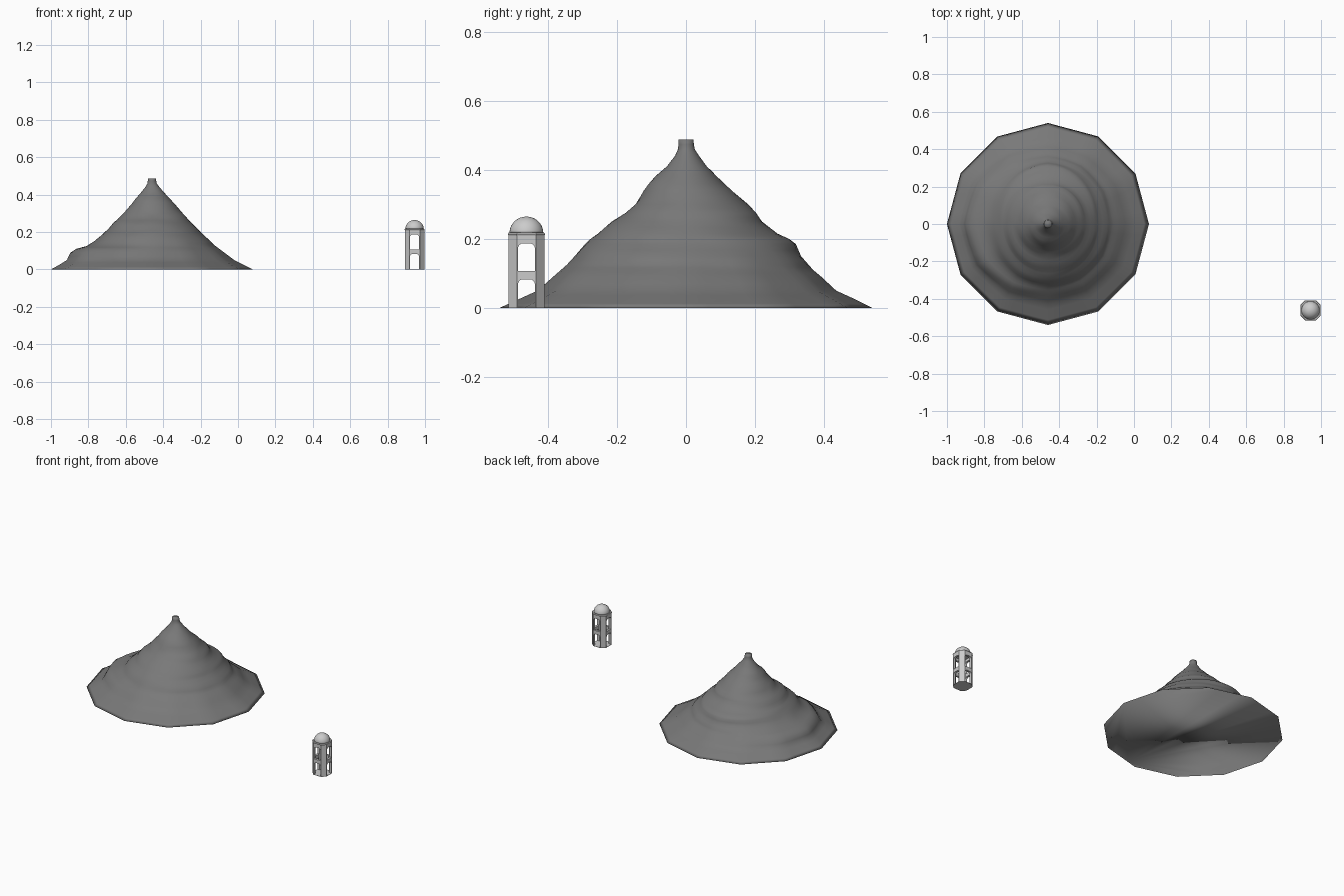
import bpy, bmesh, math

if "Cube" in bpy.data.objects:
    bpy.data.objects.remove(bpy.data.objects["Cube"])

def add_mesh(name, verts, faces):
    me = bpy.data.meshes.new(name)
    me.from_pydata([tuple(v) for v in verts], [], faces)
    bm = bmesh.new()
    bm.from_mesh(me)
    bmesh.ops.recalc_face_normals(bm, faces=bm.faces)
    bm.to_mesh(me)
    bm.free()
    ob = bpy.data.objects.new(name, me)
    bpy.context.collection.objects.link(ob)
    return ob

def loft(name, rings):
    """Skin closed rings of equal length and cap both ends."""
    n = len(rings[0])
    verts = [p for r in rings for p in r]
    faces = [(k*n+i, k*n+(i+1) % n, (k+1)*n+(i+1) % n, (k+1)*n+i)
             for k in range(len(rings)-1) for i in range(n)]
    faces += [tuple(range(n))[::-1], tuple(range(len(verts)-n, len(verts)))]
    return add_mesh(name, verts, faces)

def smooth(ob):
    for p in ob.data.polygons:
        p.use_smooth = True

# Mountain: height, then radius towards +x, +y, -x, -y
profile = [
    (0, .54, .54, .54, .54), (.025, .49, .49, .495, .485),
    (.05, .44, .435, .455, .43), (.09, .387, .392, .436, .385),
    (.11, .36, .368, .405, .362), (.125, .34, .355, .35, .345),
    (.15, .315, .333, .31, .322), (.185, .275, .318, .267, .292),
    (.2, .26, .298, .252, .276), (.215, .245, .265, .235, .255),
    (.25, .21, .22, .205, .215), (.275, .187, .203, .177, .175),
    (.3, .165, .18, .152, .145), (.34, .13, .132, .117, .122),
    (.38, .095, .09, .085, .09), (.41, .066, .06, .06, .055),
    (.44, .04, .038, .036, .032), (.46, .025, .025, .024, .023),
    (.487, .021, .021, .021, .021)]
rows = []
for lo, hi in zip(profile, profile[1:]):
    rows += [[a+(b-a)*s/2 for a, b in zip(lo, hi)] for s in range(2)]
rows.append(profile[-1])

CX, SEG = -.46, 48
rings = []
for z, *rad in rows:
    ring = []
    for i in range(SEG):
        a = 2*math.pi*i/SEG
        q, f = divmod(4*i/SEG, 1)
        q, f = int(q), f*f*(3-2*f)
        r = rad[q]*(1-f) + rad[(q+1) % 4]*f
        # twelve-sided foot, fading into round slopes
        d = a % (math.pi/6) - math.pi/12
        poly = math.cos(math.pi/12)/math.cos(d)
        r *= 1 + (poly-1)*max(0, 1-z/.2)
        # winding terraces
        fade = min(1, max(0, (z-.06)/.06), max(0, (.44-z)/.08))
        r += .004*fade*math.sin(z*95+a)*abs(math.sin(2*a))**.5
        ring.append((CX+r*math.cos(a), r*math.sin(a), z))
    rings.append(ring)
mountain = loft("mountain", rings)
smooth(mountain)
rock = bpy.data.materials.new("dark_rock")
rock.diffuse_color = (.19, .19, .19, 1)
rock.use_nodes = True
rock.node_tree.nodes["Principled BSDF"].inputs["Base Color"].default_value = rock.diffuse_color
mountain.data.materials.append(rock)

# Tower helpers
TX, TY = .944, -.462

def octagon(half, flat, z):
    pts = [(half, -flat), (half, flat), (flat, half), (-flat, half),
           (-half, flat), (-half, -flat), (-flat, -half), (flat, -half)]
    return [(TX+x, TY+y, z) for x, y in pts]

def cut(ob, cutter):
    cutter.hide_render = True
    cutter.hide_set(True)
    m = ob.modifiers.new("opening", 'BOOLEAN')
    m.operation, m.solver, m.object = 'DIFFERENCE', 'EXACT', cutter

def arch_cutter(name, z0, z1, w, r, along_x):
    prof = [(-w, z0), (w, z0)]
    for cx, start in ((w-r, 0), (r-w, 90)):
        for j in range(6):
            a = math.radians(start+18*j)
            prof.append((cx+r*math.cos(a), z1-r+r*math.sin(a)))
    def ring(d):
        if along_x:
            return [(TX+d, TY+u, z) for u, z in prof]
        return [(TX+u, TY+d, z) for u, z in prof]
    return loft(name, [ring(-.09), ring(.09)])

# Hollow eight-sided tower body with two storeys of openings
body = loft("tower_body", [octagon(.052, .028, 0), octagon(.052, .028, .214)])
cut(body, loft("inner_cutter", [octagon(.038, .022, .0015), octagon(.038, .022, .204)]))
for level, (z0, z1) in enumerate(((.0017, .083), (.107, .187))):
    for ax in (True, False):
        cut(body, arch_cutter(f"arch_cutter_{level}_{int(ax)}", z0, z1, .0245, .015, ax))

# Roof slab
loft("roof_slab", [octagon(.052, .028, .2095), octagon(.054, .029, .2135),
                   octagon(.051, .027, .218)])

# Dome
R, H, Z0, N = .049, .0475, .217, 32
dome = [[(TX+R*math.cos(t)*math.cos(2*math.pi*i/N),
          TY+R*math.cos(t)*math.sin(2*math.pi*i/N),
          Z0+H*math.sin(t)) for i in range(N)]
        for t in (math.radians(88*k/10) for k in range(11))]
smooth(loft("dome", dome))
